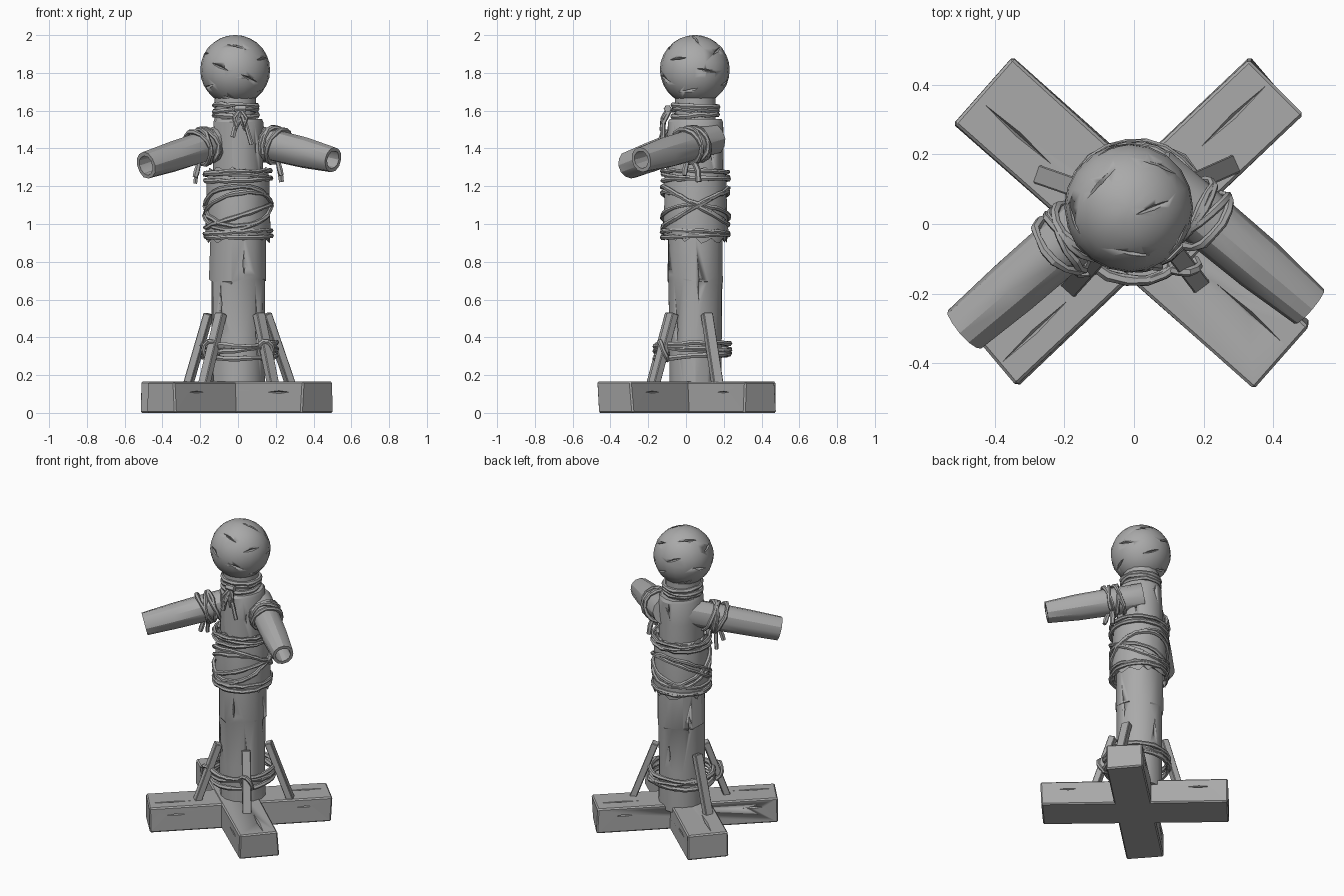
import bpy, bmesh, math, random
from mathutils import Vector, Matrix

random.seed(4)
if "Cube" in bpy.data.objects:
    bpy.data.objects.remove(bpy.data.objects["Cube"])

wood = bpy.data.materials.new("weathered grey")
wood.use_nodes = True
wood.diffuse_color = (0.4, 0.4, 0.4, 1)
wood.node_tree.nodes["Principled BSDF"].inputs["Base Color"].default_value = (0.4, 0.4, 0.4, 1)

AXIS = Vector((0, 0.05, 0))   # the post stands slightly behind the middle


def add(name, mesh, angle=30):
    ob = bpy.data.objects.new(name, mesh)
    bpy.context.collection.objects.link(ob)
    mesh.materials.clear()
    mesh.materials.append(wood)
    bpy.ops.object.select_all(action="DESELECT")
    ob.select_set(True)
    bpy.context.view_layer.objects.active = ob
    bpy.ops.object.shade_smooth_by_angle(angle=math.radians(angle))
    return ob


def from_bm(name, bm, angle=30):
    bmesh.ops.recalc_face_normals(bm, faces=bm.faces)
    mesh = bpy.data.meshes.new(name)
    bm.to_mesh(mesh)
    bm.free()
    return add(name, mesh, angle)


def aim(start, end):
    """Matrix at start with local z pointing at end, and the distance."""
    d = Vector(end) - Vector(start)
    return Matrix.Translation(start) @ d.to_track_quat("Z", "Y").to_matrix().to_4x4(), d.length


def lathe(name, profile, sides, matrix, rough=0.0, ragged=(), closed=False):
    """Rings of (radius, height); ragged rings get an uneven height."""
    bm = bmesh.new()
    rings = []
    for k, (r, z) in enumerate(profile):
        ring = []
        for i in range(sides):
            a = math.tau * i / sides
            q = r + random.uniform(-rough, rough)
            dz = random.uniform(-0.02, 0.02) if k in ragged else 0
            ring.append(bm.verts.new((q * math.cos(a), q * math.sin(a), z + dz)))
        rings.append(ring)
    pairs = list(zip(rings, rings[1:]))
    if closed:
        pairs.append((rings[-1], rings[0]))
    else:
        bm.faces.new(rings[0])
        bm.faces.new(rings[-1])
    for lo, hi in pairs:
        for i in range(sides):
            j = (i + 1) % sides
            bm.faces.new((lo[i], lo[j], hi[j], hi[i]))
    bm.transform(matrix)
    return from_bm(name, bm)


def rope(name, points, radius=0.013, cyclic=False):
    cu = bpy.data.curves.new(name, "CURVE")
    cu.dimensions = "3D"
    cu.bevel_depth, cu.bevel_resolution = radius, 1
    cu.use_fill_caps = True
    sp = cu.splines.new("POLY")
    sp.points.add(len(points) - 1)
    for p, co in zip(sp.points, points):
        p.co = (*co, 1)
        p.radius = random.uniform(0.8, 1.2)
    sp.use_cyclic_u = cyclic
    tmp = bpy.data.objects.new(name, cu)
    bpy.context.collection.objects.link(tmp)
    mesh = bpy.data.meshes.new_from_object(tmp.evaluated_get(bpy.context.evaluated_depsgraph_get()))
    bpy.data.objects.remove(tmp)
    return add(name, mesh)


def hoop(name, matrix, rx, ry, tilt=0.0, phase=0.0, radius=0.013, n=22):
    pts = []
    for i in range(n):
        a = math.tau * i / n
        w = 1 + random.uniform(-0.02, 0.02)
        z = tilt * math.sin(a + phase) + random.uniform(-0.004, 0.004)
        pts.append(matrix @ Vector((rx * w * math.cos(a), ry * w * math.sin(a), z)))
    return rope(name, pts, radius, True)


def crack(target, cuts):
    """Carve thin spindle grooves: (point, grain direction, outward normal, length)."""
    bm = bmesh.new()
    for p, grain, out, length in cuts:
        g, o = Vector(grain).normalized(), Vector(out).normalized()
        side = o.cross(g).normalized()
        m = Matrix((side, g, o)).transposed().to_4x4()
        tips = [bm.verts.new(Vector(p) + m @ Vector((0, s * length / 2, 0))) for s in (-1, 1)]
        mid = [bm.verts.new(Vector(p) + m @ Vector(v))
               for v in ((0.008, 0, 0), (0, 0, 0.02), (-0.008, 0, 0), (0, 0, -0.02))]
        for i in range(4):
            for t in tips:
                bm.faces.new((mid[i], mid[(i + 1) % 4], t))
    cutter = from_bm("crack_cutter", bm)
    cutter.hide_render = True
    mod = target.modifiers.new("cracks", "BOOLEAN")
    mod.operation, mod.solver, mod.object = "DIFFERENCE", "EXACT", cutter
    bpy.context.view_layer.objects.active = target
    bpy.ops.object.modifier_apply(modifier=mod.name)
    bpy.data.objects.remove(cutter)


def beam(name, start, end, width, height, bevel=0.008, rough=0.0):
    """Square timber with chipped edges, running from start to end."""
    s, e = Vector(start), Vector(end)
    d = (e - s).normalized()
    side = d.cross(Vector((0, 0, 1))).normalized()
    m = Matrix((side, d, side.cross(d))).transposed().to_4x4()
    bm = bmesh.new()
    bmesh.ops.create_cube(bm, size=1)
    bm.transform(Matrix.Diagonal((width, (e - s).length, height, 1)))
    for v in bm.verts:
        v.co.x += random.uniform(-rough, rough)
        v.co.y += random.uniform(-rough, rough)
    bmesh.ops.bevel(bm, geom=bm.edges[:], offset=bevel, segments=1, affect="EDGES")
    bm.transform(Matrix.Translation((s + e) / 2) @ m)
    return from_bm(name, bm, 20)


# Crossed base timbers
for name, s, e, w, h in (("base_beam_a", (-0.43, 0.38), (0.42, -0.38), 0.25, 0.166),
                         ("base_beam_b", (0.41, 0.39), (-0.41, -0.38), 0.226, 0.163)):
    ob = beam(name, (*s, h / 2), (*e, h / 2), w, h, rough=0.008)
    d = Vector((e[0] - s[0], e[1] - s[1], 0)).normalized()
    side = Vector((-d.y, d.x, 0))
    cuts = []
    for k in (-1, 1):
        cuts.append((d * 0.42 * k + side * 0.03 * k + Vector((0, 0, h)), d, (0, 0, 1), 0.26))
        for f in (-1, 1):
            cuts.append((d * 0.4 * k + side * f * w / 2 + Vector((0, 0, 0.11)), d, side * f, 0.16))
    crack(ob, cuts)

# Post: lower trunk with a ledge, then the narrower chest
stand = Matrix.Translation(AXIS)
trunk = lathe("trunk", [(0.14, 0.13), (0.142, 0.4), (0.144, 0.69), (0.15, 0.71), (0.146, 0.95)],
              14, stand, 0.004, ragged=(2, 3))
chest = lathe("chest", [(0.146, 0.94), (0.148, 1.2), (0.15, 1.4), (0.148, 1.54), (0.138, 1.557)],
              14, stand @ Matrix.Diagonal((0.9, 1, 1, 1)), 0.003)


def around(zs, radius, length):
    cuts = []
    for i, z in enumerate(zs):
        a = i * 2.4 + 0.7
        out = Vector((math.cos(a), math.sin(a), 0))
        cuts.append((AXIS + out * radius + Vector((0, 0, z)), (0, 0, 1), out, length))
    return cuts


crack(trunk, around([0.3 + 0.07 * i for i in range(8)], 0.141, 0.17))
crack(chest, around([1.36, 1.48, 1.4, 1.5], 0.138, 0.1))

# Neck and carved ball head
lathe("neck", [(0.11, 1.54), (0.11, 1.68)], 14, stand @ Matrix.Translation((-0.015, 0, 0)))
for i in range(3):
    hoop("neck_rope", stand @ Matrix.Translation((-0.012, 0, 1.575 + 0.025 * i)), 0.113, 0.118,
         0.006, i * 2, 0.014)
bm = bmesh.new()
bmesh.ops.create_uvsphere(bm, u_segments=20, v_segments=14, radius=0.186)
for v in bm.verts:
    v.co *= random.uniform(0.99, 1.0)
centre = Vector((-0.015, 0.047, 1.815))
bm.transform(Matrix.Translation(centre))
head = from_bm("head", bm)
cuts = []
for i in range(16):
    z = 0.92 - 1.75 * i / 15
    a = i * 2.4
    out = Vector((math.sqrt(1 - z * z) * math.cos(a), math.sqrt(1 - z * z) * math.sin(a), z))
    grain = out.cross(Vector((0.3, 0.3 * (-1) ** i, 1)))
    cuts.append((centre + out * 0.181, grain, out, 0.15))
crack(head, cuts)

# Hollow arms bound on with ropes, with a hanging knot on each
for name, s, e, r in (("right_arm", (-0.05, 0.075, 1.455), (-0.487, -0.302, 1.31), 0.073),
                      ("left_arm", (0.05, 0.145, 1.452), (0.503, -0.237, 1.34), 0.066)):
    m, L = aim(s, e)
    lathe(name, [(0.083, 0), (0.084, 0.3 * L), (0.081, 0.68 * L), (r, L), (r * 0.72, L),
                 (r * 0.62, L - 0.14)], 12, m, 0.002)
    for i in range(4):
        hoop(name + "_rope", m @ Matrix.Translation((0, 0, 0.15 + 0.022 * i)), 0.094, 0.094,
             0.022 * (-1) ** i, i, 0.012, 14)
    k = m @ Vector((0, 0, 0.2))
    sx = math.copysign(1, e[0])
    for off in (-0.012, 0.022):
        p = Vector((k.x + sx * 0.01, k.y + off, k.z - 0.08))
        rope(name + "_knot", [p, p + Vector((sx * 0.012, off, -0.05)),
                              p + Vector((sx * 0.02, off * 1.2, -0.09 - off))], 0.014)

# Cloth wrapping with a torn hem, lashed with crossing ropes
lathe("cloth_wrap", [(0.168, 0.915), (0.174, 0.96), (0.166, 1.1), (0.166, 1.22), (0.158, 1.285),
                     (0.14, 1.28), (0.15, 0.93)], 36, stand, 0.003, ragged=(0, 4), closed=True)
for z, tilt, phase in ((0.935, 0.008, 0), (0.955, 0.01, 2), (1.235, 0.008, 1), (1.255, 0.012, 4),
                       (1.275, 0.008, 2), (1.09, 0.1, 0), (1.07, 0.1, 0.25), (1.1, 0.1, 3.14),
                       (1.08, 0.09, 2.8), (1.04, 0.06, 1.6)):
    hoop("wrap_rope", stand @ Matrix.Translation((0, 0, z)), 0.175, 0.175, tilt, phase, 0.012, 26)

# Bow tied at the throat
knot = Vector((0.012, -0.085, 1.61))
rope("bow_knot", [knot + Vector((x, -0.012, 0)) for x in (-0.03, 0, 0.03)], 0.02)
for dx, dz in ((-0.04, -0.15), (0.06, -0.19)):
    rope("bow_tail", [knot, knot + Vector((dx * 0.45, -0.035, dz * 0.4)),
                      knot + Vector((dx, -0.038, dz))], 0.014)
for sx in (-1, 1):
    rope("bow_loop", [knot + Vector(v) for v in ((0, -0.01, 0), (sx * 0.035, -0.04, -0.05),
                                                 (sx * 0.02, -0.045, -0.11), (0, -0.03, -0.05))], 0.01)

# Leaning braces between the base and the post
for sx, foot, top in ((-1, (0.185, -0.185), (0.09, -0.08)), (1, (0.19, -0.175), (0.11, -0.07)),
                      (-1, (0.27, 0.14), (0.155, 0.1)), (1, (0.285, 0.17), (0.15, 0.11))):
    beam("brace", (sx * foot[0], foot[1], 0.13), (sx * top[0], top[1], 0.525), 0.055, 0.042, 0.004)

# Rope lashing around the braces
for z, tilt, phase in ((0.3, 0.012, 0), (0.325, 0.02, 2), (0.345, 0.015, 4), (0.36, 0.012, 1)):
    hoop("brace_rope", Matrix.Translation((0.008, 0.035, z)), 0.195, 0.198, tilt, phase, 0.014)
for sx in (-1, 1):
    hoop("brace_tie", Matrix.Translation((sx * 0.145, -0.12, 0.33))
         @ Matrix.Rotation(math.pi / 2, 4, "X"), 0.04, 0.05, 0.02, 0, 0.013, 10)
